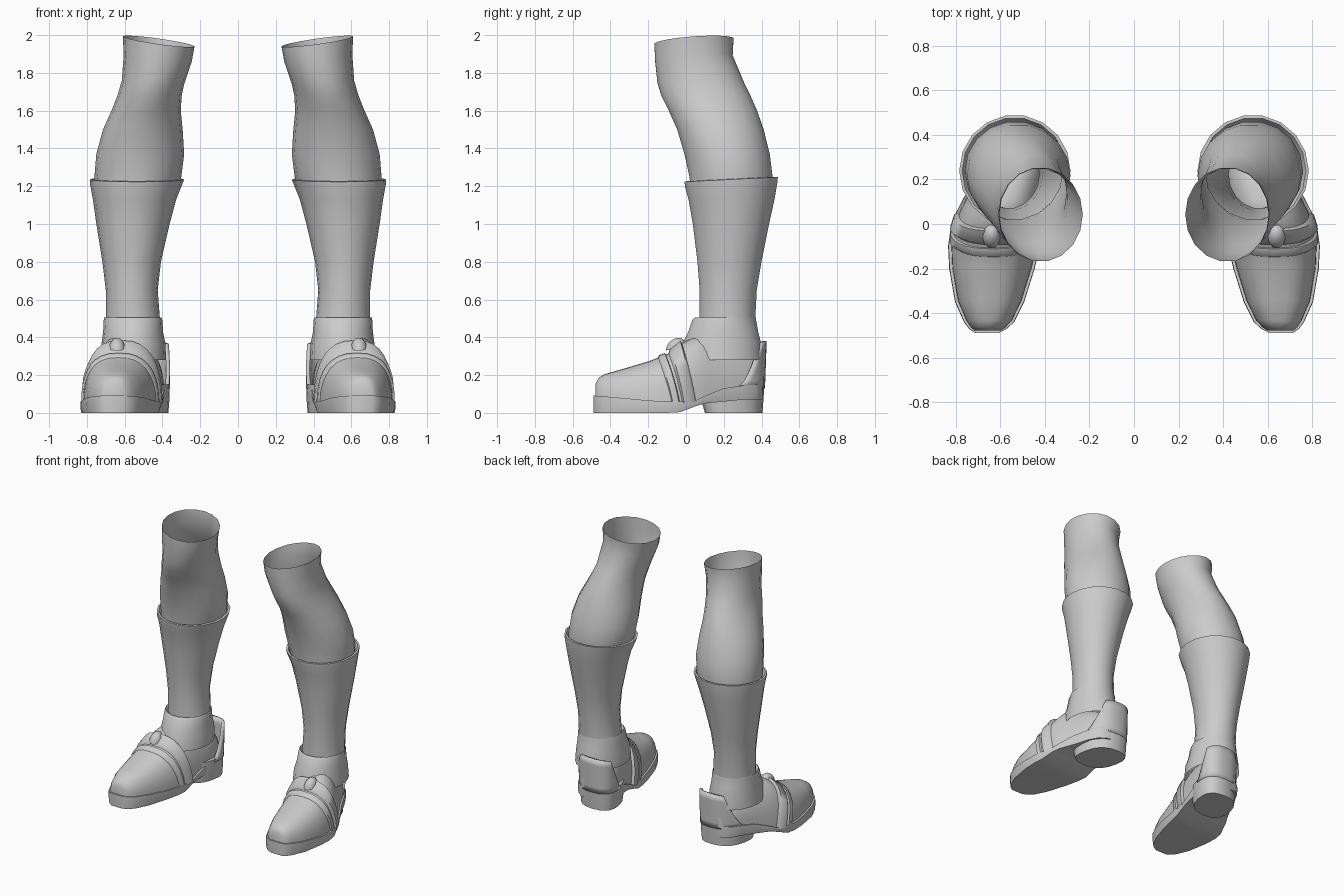
import bpy, bmesh, math
from mathutils import Vector

if "Cube" in bpy.data.objects:
    bpy.data.objects.remove(bpy.data.objects["Cube"])

grey = bpy.data.materials.new("plain_grey")
grey.diffuse_color = (0.6, 0.6, 0.6, 1)
grey.use_nodes = True
grey.node_tree.nodes["Principled BSDF"].inputs["Base Color"].default_value = grey.diffuse_color


def lerp_table(table, y):
    """Interpolate the rows (key, a, b, ...) of a table at key y."""
    if y <= table[0][0]:
        return table[0][1:]
    for lo, hi in zip(table, table[1:]):
        if y <= hi[0]:
            t = (y - lo[0]) / (hi[0] - lo[0])
            return tuple(a + (b - a) * t for a, b in zip(lo[1:], hi[1:]))
    return table[-1][1:]


def spow(v, e):
    return math.copysign(abs(v) ** e, v)


def loft(name, rings, closed=True, caps=(False, False), angle=40):
    """Skin a list of point rings and mirror the part to the other leg."""
    bm = bmesh.new()
    vs = [[bm.verts.new(p) for p in r] for r in rings]
    n = len(rings[0])
    for a, b in zip(vs, vs[1:]):
        for i in range(n if closed else n - 1):
            j = (i + 1) % n
            bm.faces.new((a[i], a[j], b[j], b[i]))
    if caps[0]:
        bm.faces.new(vs[0][::-1])
    if caps[1]:
        bm.faces.new(vs[-1])
    bmesh.ops.recalc_face_normals(bm, faces=bm.faces)
    me = bpy.data.meshes.new(name)
    bm.to_mesh(me)
    bm.free()
    me.materials.append(grey)
    ob = bpy.data.objects.new(name, me)
    bpy.context.collection.objects.link(ob)
    bpy.ops.object.select_all(action='DESELECT')
    ob.select_set(True)
    bpy.context.view_layer.objects.active = ob
    bpy.ops.object.shade_smooth_by_angle(angle=math.radians(angle))
    mod = ob.modifiers.new("other_leg", 'MIRROR')
    mod.use_mirror_merge = False
    return ob


def ring(z, x0, x1, y0, y1, ax=0, ay=0, n=18, e=1.0, shear=0):
    """Horizontal oval between the given limits, tilted by ax and ay."""
    pts = []
    for i in range(n):
        t = math.tau * i / n
        dx = (x1 - x0) / 2 * spow(math.cos(t), e)
        dy = (y1 - y0) / 2 * spow(math.sin(t), e)
        pts.append(((x0 + x1) / 2 + dx + shear * dy, (y0 + y1) / 2 + dy, z + ax * dx + ay * dy))
    return pts


# Knee and calf, open at the top
loft("calf", [ring(*r) for r in (
    (1.967, .23, .61, -.17, .255, .14, .07),
    (1.88, .245, .605, -.167, .25, .12, .05),
    (1.75, .285, .615, -.155, .31, .06),
    (1.68, .298, .638, -.135, .345),
    (1.60, .303, .67, -.095, .38),
    (1.50, .293, .715, -.05, .415),
    (1.37, .285, .75, -.012, .447),
    (1.25, .30, .76, .015, .462),
    (1.19, .32, .755, .02, .455))])

# Tall boot shaft with a rolled cuff
loft("boot_shaft", [ring(*r) for r in (
    (1.21, .315, .757, .02, .46, 0, .05),
    (1.238, .30, .772, .00, .478, 0, .05),
    (1.236, .285, .785, -.012, .49, 0, .05),
    (1.205, .297, .782, -.008, .487, 0, .05),
    (1.13, .327, .768, .01, .472),
    (1.00, .362, .75, .033, .443),
    (.80, .408, .718, .058, .402),
    (.65, .425, .70, .07, .377),
    (.48, .412, .70, .068, .368))])

# Ankle collar of the shoe
loft("ankle_collar", [ring(*r) for r in (
    (.485, .414, .698, .07, .366),
    (.505, .405, .708, .045, .372),
    (.49, .40, .711, .03, .374),
    (.43, .397, .714, .01, .385),
    (.37, .385, .722, -.02, .40),
    (.28, .38, .73, -.03, .405))])

# Foot plan: y, inner x, outer x, top of upper, top of sole, bottom of sole
FOOT = (
    (-.49, .61, .71, .12, .092, 0),
    (-.47, .572, .74, .18, .09, 0),
    (-.44, .54, .762, .202, .088, 0),
    (-.35, .495, .802, .228, .08, 0),
    (-.20, .448, .828, .272, .066, 0),
    (-.10, .425, .833, .31, .06, 0),
    (-.03, .414, .823, .365, .06, .004),
    (.05, .406, .798, .41, .066, .035),
    (.10, .40, .772, .41, .09, .05),
    (.20, .387, .72, .38, .13, .06),
    (.30, .38, .675, .34, .145, .07),
    (.37, .40, .635, .30, .15, .07),
    (.405, .44, .585, .26, .15, .07))


def upper_point(y, t, grow=0.0):
    """Point on the arched shoe upper, t from 0 (outer) to pi (inner)."""
    x0, x1, zt, zs, _ = lerp_table(FOOT, y)
    w = (x1 - x0) / 2 - .012 + grow
    h = zt - zs + .01 + grow
    return Vector(((x0 + x1) / 2 + w * spow(math.cos(t), .8), y,
                   zs - .01 + h * abs(math.sin(t)) ** .9))


# Shoe upper: arches lofted from toe to heel
ARC = [math.pi * i / 16 for i in range(17)]
loft("shoe_upper", [[upper_point(max(r[0], -.478) + (.006 if r[0] > -.48 else 0), t) for t in ARC]
                    for r in FOOT], closed=False, caps=(True, True), angle=50)

# Sole: follows the foot plan and lifts under the arch
sole = []
for y, x0, x1, _, zs, zb in FOOT:
    sole.append([(x0, y, zs), (x1, y, zs), (x1 + .002, y, (zs + zb) / 2),
                 (x1 - .004, y, zb), (x0 + .004, y, zb), (x0 - .002, y, (zs + zb) / 2)])
loft("sole", sole, caps=(True, True))

# Heel block
HEEL = dict(e=.8, shear=-.2, n=20)
loft("heel_block", [ring(0, .375, .665, .10, .405, **HEEL),
                    ring(.07, .37, .672, .08, .41, **HEEL),
                    ring(.15, .37, .675, .08, .415, **HEEL)], caps=(True, True), angle=35)

# Heel counter: a curved shell that sweeps up around the back
counter = []
for k in range(7):
    s = k / 6
    z = .13 + s * .25
    a0 = math.radians(4 + 52 * s ** .8)
    a1 = math.radians(180 - 32 * s)
    row = []
    for i in range(13):
        t = a0 + (a1 - a0) * i / 12
        dy = .172 * spow(math.sin(t), .8)
        row.append((.525 + .157 * spow(math.cos(t), .8) - .2 * dy, .247 + dy + .008 * s,
                    z - .03 * s * (1 - math.sin(t))))
    counter.append(row)
shell = loft("heel_counter", counter, closed=False)
solid = shell.modifiers.new("thickness", 'SOLIDIFY')
solid.thickness = .02
solid.offset = -1


# Raised straps over the instep, slanting back toward the sole
def strap(name, y_top, width, grow):
    rows = []
    for du, g in ((0, -.004), (.15, grow), (.85, grow), (1, -.004)):
        rows.append([upper_point(y_top + du * width + .075 * (1 - math.sin(t)), t, g) for t in ARC])
    loft(name, rows, closed=False, angle=60)


strap("front_strap", -.15, .045, .012)
strap("instep_strap", -.095, .075, .02)

# Small rounded fastening tab on top of the straps
tab = []
for k in range(5):
    a = math.pi / 2 * k / 4.4
    tab.append([(.64 + .042 * math.cos(a) * math.cos(u), -.055 + .055 * math.cos(a) * math.sin(u),
                 .345 + .05 * math.sin(a) + .3 * .055 * math.cos(a) * math.sin(u))
                for u in (math.tau * i / 10 for i in range(10))])
loft("strap_tab", tab, caps=(False, True), angle=60)
